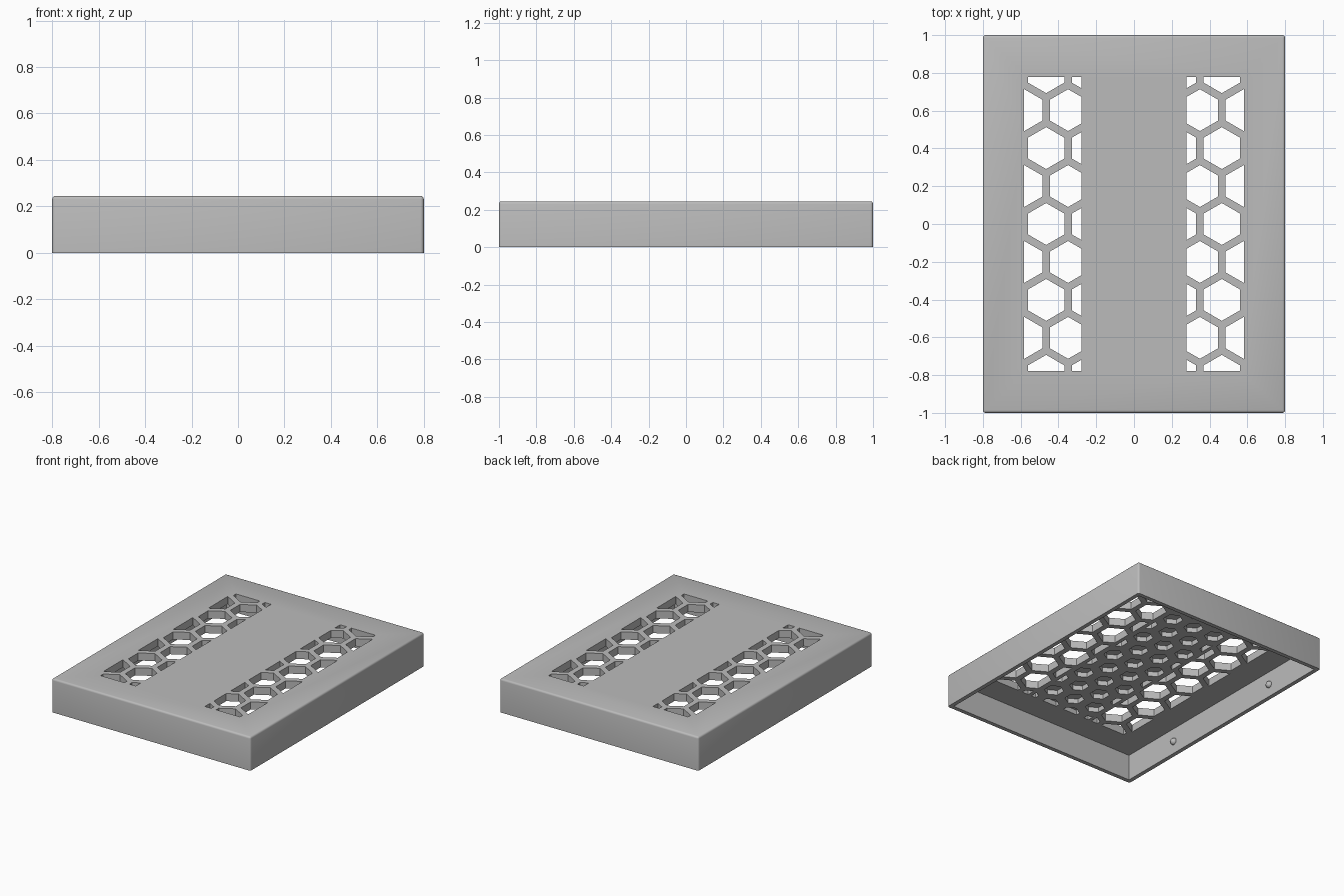
import bpy, bmesh, math

HX, HY, H = 0.8, 1.0, 0.245      # half width, half length, height
WALL, CEILING = 0.03, 0.19       # wall thickness, underside of the top plate

cube = bpy.data.objects.get("Cube")
if cube:
    bpy.data.objects.remove(cube, do_unlink=True)

grey = bpy.data.materials.new("plain grey")
grey.use_nodes = True
colour = (0.5, 0.5, 0.5, 1)
grey.diffuse_color = colour
grey.node_tree.nodes["Principled BSDF"].inputs["Base Color"].default_value = colour


def make_object(name, bm):
    bmesh.ops.recalc_face_normals(bm, faces=bm.faces)
    mesh = bpy.data.meshes.new(name)
    bm.to_mesh(mesh)
    bm.free()
    mesh.materials.append(grey)
    obj = bpy.data.objects.new(name, mesh)
    bpy.context.collection.objects.link(obj)
    return obj


def add_box(bm, hx, hy, z0, z1):
    made = bmesh.ops.create_cube(bm, size=1)
    for v in made["verts"]:
        v.co = (v.co.x * 2 * hx, v.co.y * 2 * hy, z0 if v.co.z < 0 else z1)


def clip(poly, axis, limit, sign):
    """Keep the part of a polygon where sign * (coordinate - limit) <= 0."""
    out = []
    for a, b in zip(poly, poly[1:] + poly[:1]):
        da, db = sign * (a[axis] - limit), sign * (b[axis] - limit)
        if da <= 0:
            out.append(a)
        if da * db < 0:
            t = da / (da - db)
            out.append(tuple(p + (q - p) * t for p, q in zip(a, b)))
    return out


def add_honeycomb(bm, origin, pitch, flat, x0, x1, hy, z0, z1, mirror=1):
    """Pointed hexagon prisms on a staggered grid, trimmed to a rectangle."""
    radius, row_step = flat / math.sqrt(3), pitch * math.sqrt(3) / 2
    for row in range(-12, 13):
        for col in range(-8, 9):
            cx = origin + (col + (row % 2) / 2) * pitch
            cy = row * row_step
            poly = [(cx + radius * math.sin(i * math.pi / 3),
                     cy + radius * math.cos(i * math.pi / 3)) for i in range(6)]
            for axis, limit, sign in ((0, x0, -1), (0, x1, 1), (1, -hy, -1), (1, hy, 1)):
                poly = clip(poly, axis, limit, sign)
            if len(poly) < 3:
                continue
            face = bm.faces.new([bm.verts.new((mirror * x, y, z0)) for x, y in poly])
            top = bmesh.ops.extrude_face_region(bm, geom=[face])["geom"]
            for v in top:
                if isinstance(v, bmesh.types.BMVert):
                    v.co.z = z1


# Outer block with softened top and upright edges
bm = bmesh.new()
add_box(bm, HX, HY, 0, H)
edges = [e for e in bm.edges if max(v.co.z for v in e.verts) > H / 2]
bmesh.ops.bevel(bm, geom=edges, offset=0.014, segments=3, profile=0.5, affect='EDGES')
cover = make_object("cover", bm)

# Hollow underside
bm = bmesh.new()
add_box(bm, HX - WALL, HY - WALL, -0.1, CEILING)
cutters = [make_object("cavity_cutter", bm)]

# Two strips of open vents
bm = bmesh.new()
for side in (-1, 1):
    add_honeycomb(bm, 0.465, 0.232, 0.192, 0.278, 0.583, 0.778, CEILING - 0.05, H + 0.05, side)
cutters.append(make_object("vent_cutter", bm))

# Small blind honeycomb pockets between the vents
bm = bmesh.new()
add_honeycomb(bm, 0, 0.18, 0.115, -0.25, 0.25, 0.778, CEILING - 0.05, CEILING + 0.035)
cutters.append(make_object("pocket_cutter", bm))

for cutter in cutters:
    mod = cover.modifiers.new(cutter.name, 'BOOLEAN')
    mod.operation, mod.solver, mod.object = 'DIFFERENCE', 'EXACT', cutter
    cutter.hide_render = True

bpy.context.view_layer.update()
evaluated = cover.evaluated_get(bpy.context.evaluated_depsgraph_get())
result = bpy.data.meshes.new_from_object(evaluated)
cover.modifiers.clear()
cover.data = result
for cutter in cutters:
    bpy.data.objects.remove(cutter, do_unlink=True)

# Snap bumps inside the long walls
bumps = []
for side, label in ((1, "left"), (-1, "right")):
    for y, end in ((-0.5, "front"), (0.5, "back")):
        bm = bmesh.new()
        bmesh.ops.create_uvsphere(bm, u_segments=16, v_segments=8, radius=0.025)
        bump = make_object(f"{label}_{end}_snap_bump", bm)
        bump.location = (side * (HX - WALL), y, 0.09)
        bumps.append(bump)

for obj in [cover] + bumps:
    bpy.ops.object.select_all(action='DESELECT')
    obj.select_set(True)
    bpy.context.view_layer.objects.active = obj
    bpy.ops.object.shade_smooth_by_angle(angle=math.radians(35))
